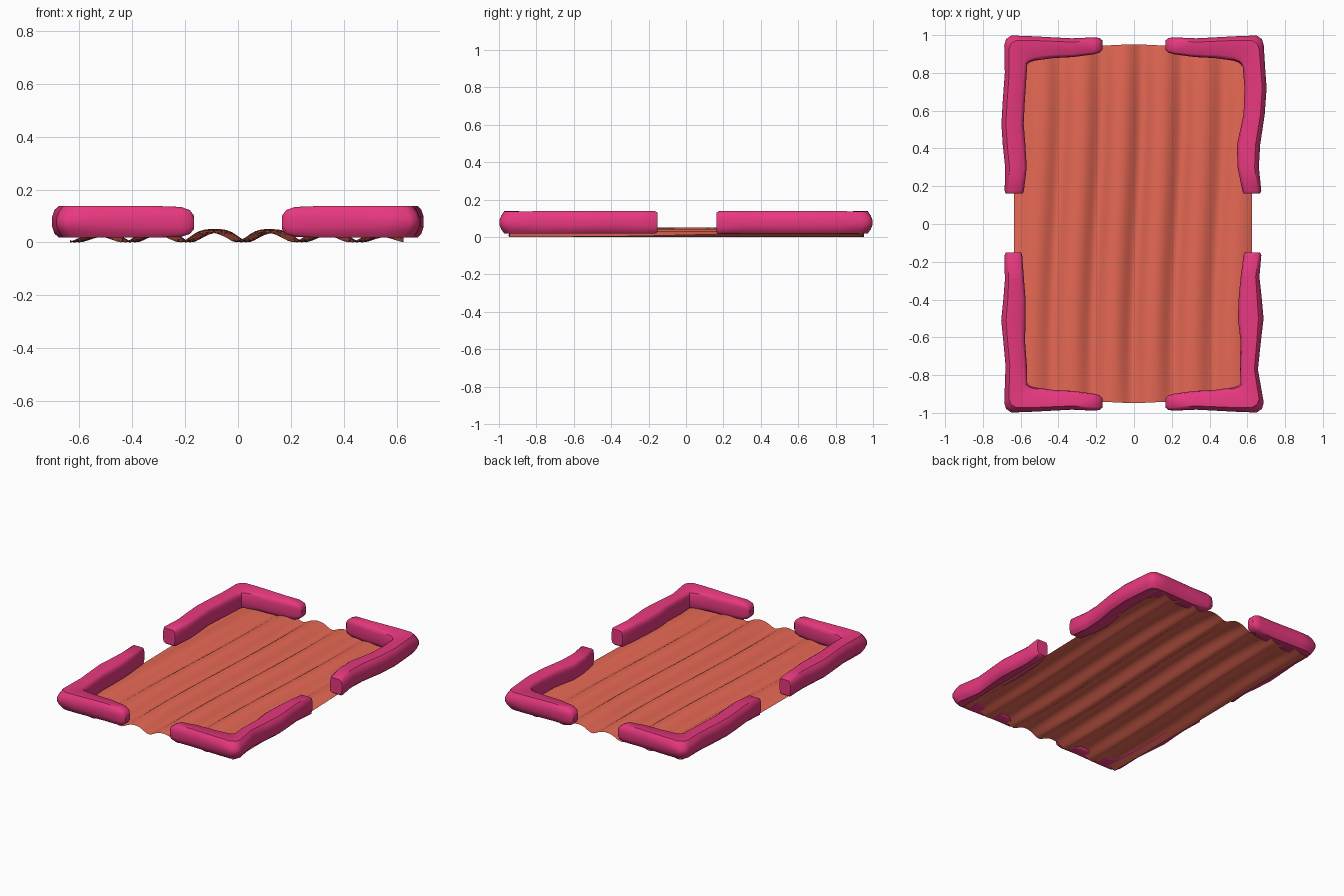
import bpy, bmesh, math


def material(name, color):
    m = bpy.data.materials.new(name)
    m.diffuse_color = color
    return m


def finish(bm, name, mat, angle):
    bmesh.ops.recalc_face_normals(bm, faces=bm.faces)
    me = bpy.data.meshes.new(name)
    bm.to_mesh(me)
    bm.free()
    ob = bpy.data.objects.new(name, me)
    bpy.context.collection.objects.link(ob)
    me.materials.append(mat)
    bpy.ops.object.select_all(action='DESELECT')
    ob.select_set(True)
    bpy.context.view_layer.objects.active = ob
    bpy.ops.object.shade_smooth_by_angle(angle=math.radians(angle))
    return ob


red = material("mat_red", (0.80, 0.14, 0.09, 1))
pink = material("mat_pink", (0.80, 0.04, 0.21, 1))


# Rippled ground sheet, folds running front to back, flatter towards the ends
def sheet_z(x, y):
    t = min(max((y + 0.7) / 1.4, 0), 1)
    drift = -0.008 + 0.05 * t * t * (3 - 2 * t)
    u = 2 * math.pi * (x - drift) / 0.215
    wave = 0.5 - 0.5 * math.cos(u + 0.3 * math.sin(u))
    end = min(1, abs(y) / 0.95) ** 4
    size = (0.051 - 0.022 * min(1, abs(x) / 0.6) ** 2) * (1 - 0.35 * end)
    return 0.004 + size * wave + 0.006 * end * max(0, 1 - abs(x) / 0.35)


bm = bmesh.new()
NX, NY = 72, 30
grid = []
for j in range(NY + 1):
    y = -0.945 + 1.893 * j / NY
    row = []
    for i in range(NX + 1):
        x = -0.636 + 1.262 * i / NX
        row.append(bm.verts.new((x, y + 0.003 * math.cos(18 * x) * y, sheet_z(x, y))))
    grid.append(row)
for j in range(NY):
    for i in range(NX):
        bm.faces.new((grid[j][i], grid[j][i + 1], grid[j + 1][i + 1], grid[j + 1][i]))
low = min(v.co.z for v in bm.verts)
for v in bm.verts:
    v.co.z -= low
finish(bm, "ground_sheet", red, 40)


# Chamfered cross-section: t runs inner to outer, h runs bottom to top
SECTION = [(0.0, 0.25), (0.05, 0.07), (0.15, 0.0), (0.80, 0.0), (0.93, 0.07), (1.0, 0.30),
           (1.0, 0.70), (0.93, 0.93), (0.80, 1.0), (0.15, 1.0), (0.05, 0.93), (0.0, 0.75)]

# Bend and short arm: outer x, y, inner x, y, bottom, top, outer rounding
BEND = [(0.687, 0.945, 0.565, 0.845, 0.018, 0.137, 0.45),
        (0.678, 0.978, 0.550, 0.857, 0.018, 0.137, 0.5),
        (0.650, 0.998, 0.525, 0.865, 0.018, 0.137, 0.5),
        (0.560, 0.995, 0.430, 0.878, 0.018, 0.138, 0.4),
        (0.330, 0.983, 0.320, 0.884, 0.018, 0.138, 0.2),
        (0.215, 0.988, 0.215, 0.898, 0.021, 0.134, 0.1),
        (0.182, 0.985, 0.182, 0.907, 0.032, 0.122, 0.0),
        (0.167, 0.972, 0.167, 0.922, 0.050, 0.102, 0.0)]

# Wobbly long arm of each corner: y, outer x, inner x
CORNERS = {
    "back_left": (-1, 1, [(0.175, 0.685, 0.583), (0.30, 0.682, 0.568), (0.42, 0.695, 0.575),
                          (0.53, 0.702, 0.584), (0.65, 0.695, 0.578), (0.80, 0.684, 0.568)]),
    "back_right": (1, 1, [(0.175, 0.674, 0.574), (0.30, 0.661, 0.548), (0.42, 0.668, 0.545),
                          (0.58, 0.692, 0.580), (0.72, 0.702, 0.585), (0.83, 0.694, 0.576)]),
    "front_left": (-1, -1, [(0.165, 0.685, 0.592), (0.30, 0.684, 0.582), (0.40, 0.692, 0.574),
                            (0.51, 0.703, 0.574), (0.62, 0.692, 0.577), (0.75, 0.680, 0.567)]),
    "front_right": (1, -1, [(0.165, 0.674, 0.580), (0.28, 0.664, 0.565), (0.38, 0.675, 0.555),
                            (0.50, 0.686, 0.550), (0.62, 0.672, 0.564), (0.77, 0.656, 0.560)]),
}

# Four L-shaped corner rails lofted along their arms
for name, (sx, sy, arm) in CORNERS.items():
    y0, o0, i0 = arm[0]
    secs = [(o0 - 0.006, y0 - 0.013, i0 + 0.006, y0 - 0.013, 0.028, 0.130, 0)]
    secs += [(o, y, i, y, 0.018, 0.138, 0.2 if y > 0.2 else 0) for y, o, i in arm]
    secs += BEND
    bm = bmesh.new()
    rings = []
    for ox, oy, ix, iy, z0, z1, r in secs:
        ring = []
        for t, h in SECTION:
            h = 0.5 + (h - 0.5) * (1 - r * max(0, t - 0.8) / 0.2)
            ring.append(bm.verts.new((sx * (ix + (ox - ix) * t), sy * (iy + (oy - iy) * t),
                                      z0 + (z1 - z0) * h)))
        rings.append(ring)
    n = len(SECTION)
    for a, b in zip(rings, rings[1:]):
        for k in range(n):
            bm.faces.new((a[k], a[(k + 1) % n], b[(k + 1) % n], b[k]))
    bm.faces.new(rings[0])
    bm.faces.new(rings[-1])
    finish(bm, "corner_rail_" + name, pink, 40)
